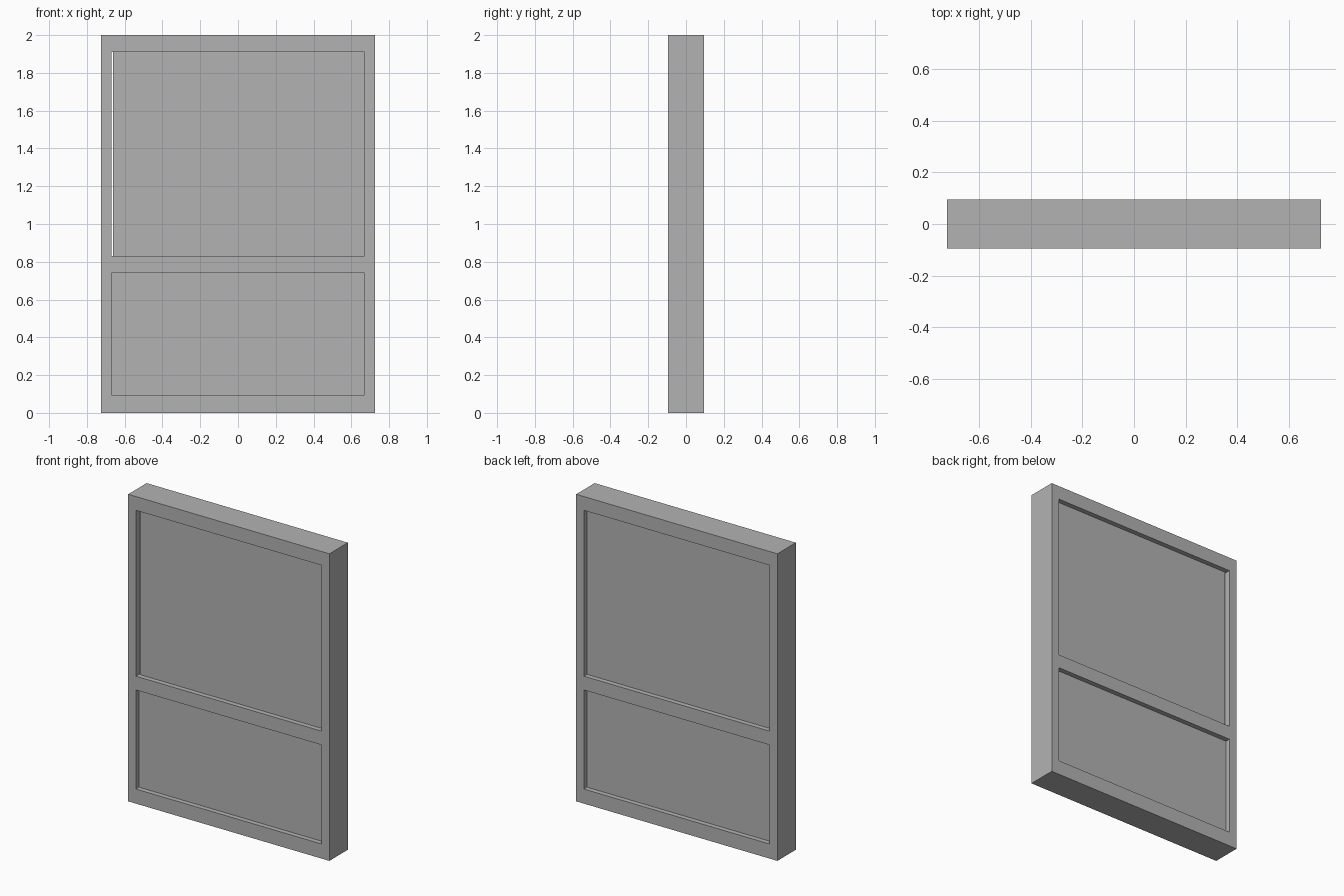
import bpy
from math import radians

cube = bpy.data.objects.get("Cube")
if cube:
    bpy.data.objects.remove(cube, do_unlink=True)

# Sizes
HALF_W, HEIGHT, HALF_D = 0.725, 2.0, 0.095
OPEN_X = 0.67
RECESS = 0.032
GAP = 0.009
LOWER = (0.095, 0.74)
UPPER = (0.83, 1.91)

grey = bpy.data.materials.new("plain grey")
grey.use_nodes = True
colour = (0.45, 0.45, 0.45, 1)
grey.diffuse_color = colour
grey.node_tree.nodes["Principled BSDF"].inputs["Base Color"].default_value = colour


def add_rectangle(curve, x0, x1, z0, z1):
    spline = curve.splines.new("POLY")
    spline.points.add(3)
    for point, (x, z) in zip(spline.points, ((x0, z0), (x1, z0), (x1, z1), (x0, z1))):
        point.co = (x, z, 0, 1)
    spline.use_cyclic_u = True


def slab(name, half_depth, rectangles):
    """Upright slab: first rectangle is the outline, the others are holes."""
    curve = bpy.data.curves.new(name, "CURVE")
    curve.dimensions = "2D"
    curve.fill_mode = "BOTH"
    curve.extrude = half_depth
    for rectangle in rectangles:
        add_rectangle(curve, *rectangle)
    curve.materials.append(grey)
    obj = bpy.data.objects.new(name, curve)
    obj.rotation_euler.x = radians(90)
    bpy.context.collection.objects.link(obj)
    bpy.ops.object.select_all(action="DESELECT")
    obj.select_set(True)
    bpy.context.view_layer.objects.active = obj
    bpy.ops.object.convert(target="MESH")
    bpy.ops.object.transform_apply(location=False, rotation=True, scale=False)
    bpy.ops.object.shade_flat()
    return obj


# Outer frame with the middle rail
slab("frame", HALF_D, [(-HALF_W, HALF_W, 0, HEIGHT),
                       (-OPEN_X, OPEN_X, *LOWER),
                       (-OPEN_X, OPEN_X, *UPPER)])

# Recessed panels; the upper one leaves a thin slit at its right edge
slab("lower_panel", HALF_D - RECESS, [(-OPEN_X, OPEN_X, *LOWER)])
slab("upper_panel", HALF_D - RECESS, [(-OPEN_X + GAP, OPEN_X, *UPPER)])
